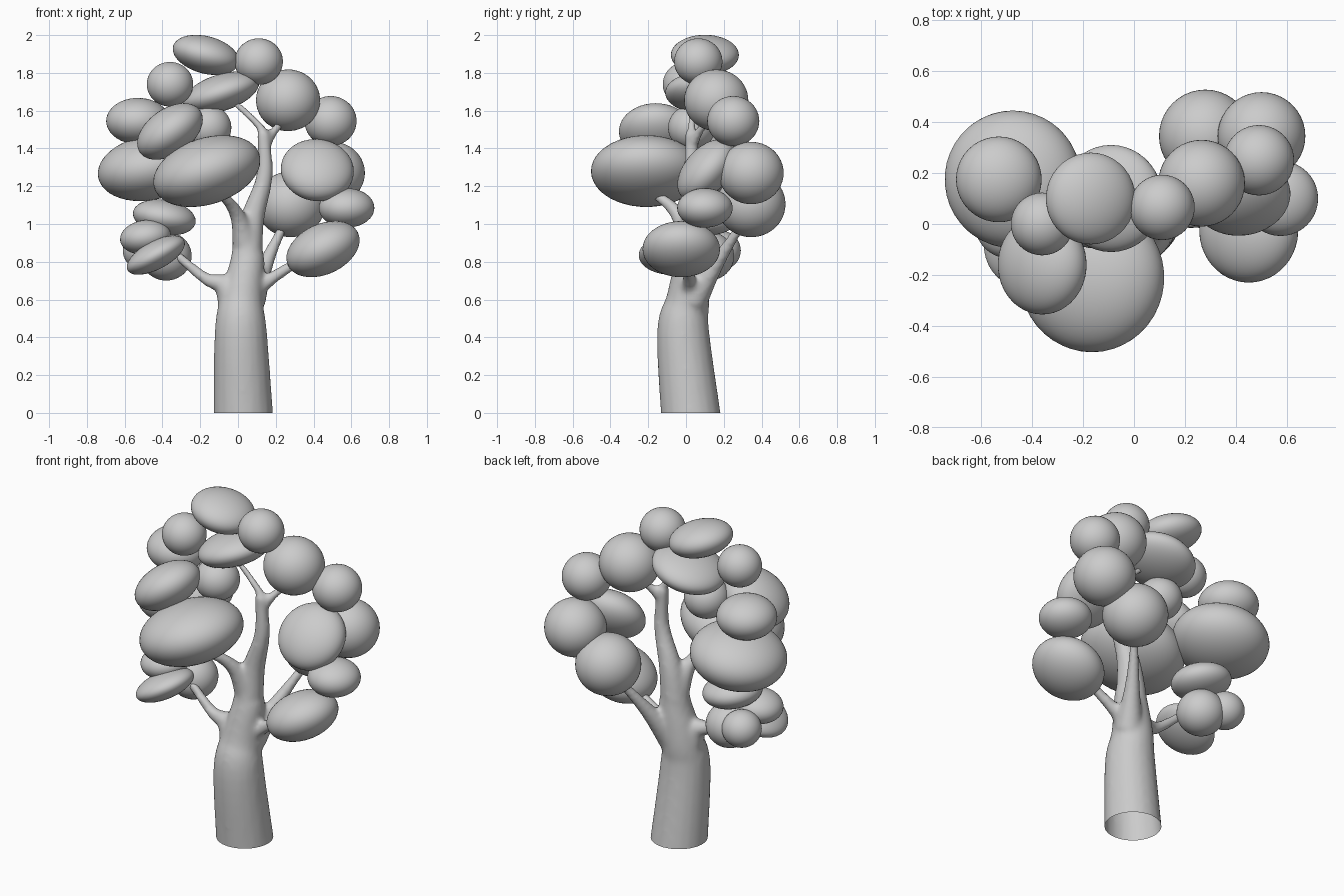
import bpy, bmesh
from math import radians, tau
from mathutils import Vector, Matrix

if "Cube" in bpy.data.objects:
    bpy.data.objects.remove(bpy.data.objects["Cube"])


def add_object(name, bm):
    me = bpy.data.meshes.new(name)
    bm.to_mesh(me)
    bm.free()
    for p in me.polygons:
        p.use_smooth = True
    ob = bpy.data.objects.new(name, me)
    bpy.context.collection.objects.link(ob)
    return ob


def curve_points(pts, steps=6):
    """Smooth path through a few points."""
    v = [Vector(p) for p in pts]
    v = [2 * v[0] - v[1]] + v + [2 * v[-1] - v[-2]]
    out = []
    for i in range(1, len(v) - 2):
        a, b, c, d = v[i - 1:i + 3]
        for t in (s / steps for s in range(steps)):
            out.append(0.5 * (2 * b + (c - a) * t + (2 * a - 5 * b + 4 * c - d) * t * t
                              + (3 * b - a - 3 * c + d) * t ** 3))
    return out + [v[-2]]


def limb(bm, r0, r1, *pts, flare=2, sides=20):
    """Capped tube, wide at its root and thinning quickly to its tip."""
    path = curve_points(pts)
    n = len(path) - 1
    rings = []
    for i, p in enumerate(path):
        q = Vector((0, 0, 1)).rotation_difference(path[min(i + 1, n)] - path[max(i - 1, 0)])
        r = r1 + (r0 - r1) * (1 - i / n) ** flare
        rings.append([bm.verts.new(p + q @ (Matrix.Rotation(tau * k / sides, 3, 'Z')
                                            @ Vector((r, 0, 0)))) for k in range(sides)])
    for a, b in zip(rings, rings[1:]):
        for k in range(sides):
            j = (k + 1) % sides
            bm.faces.new((a[k], a[j], b[j], b[k]))
    bm.faces.new(rings[0][::-1])
    bm.faces.new(rings[-1])


bm = bmesh.new()
# Trunk, bowed towards the front
limb(bm, .16, .08, (.03, .03, -.06), (.015, -.015, .42), (.02, .01, .6), (.06, .035, .85), flare=.75)
# Main stem and its twig
limb(bm, .105, .036, (.03, .02, .65), (.07, .04, 1), (.14, .03, 1.25), (.135, .03, 1.48))
limb(bm, .036, .018, (.14, .03, 1.42), (.12, .03, 1.51), (-.08, .04, 1.7))
limb(bm, .036, .02, (.14, .03, 1.42), (.19, .07, 1.49), (.27, .14, 1.58))
# Front limb
limb(bm, .08, .025, (.05, .04, .85), (-.01, -.05, 1.06), (-.13, -.22, 1.2))
# Lower left, lower right and back limbs
limb(bm, .1, .025, (0, .01, .5), (-.07, 0, .67), (-.17, 0, .71), (-.33, .02, .84))
limb(bm, .1, .025, (.03, .01, .5), (.11, .02, .66), (.4, 0, .85))
limb(bm, .08, .024, (.07, .04, .6), (.16, .18, .82), (.27, .33, 1.05))
bmesh.ops.recalc_face_normals(bm, faces=bm.faces)
source = add_object("limb_source", bm)

# Fuse the limbs into one skin, then cut the trunk open at the ground
source.modifiers.new("fuse", 'REMESH').voxel_size = 0.014
source.modifiers["fuse"].mode = 'VOXEL'
source.modifiers.new("soften", 'SMOOTH').iterations = 8
bm = bmesh.new()
bm.from_mesh(source.evaluated_get(bpy.context.evaluated_depsgraph_get()).to_mesh())
bmesh.ops.bisect_plane(bm, geom=bm.verts[:] + bm.edges[:] + bm.faces[:], plane_co=(0, 0, 0),
                       plane_no=(0, 0, 1), clear_inner=True)
add_object("trunk", bm)
bpy.data.objects.remove(source)


def clump(x, y, z, r, flat=.96, tilt=0, roll=0):
    """Leaf clump: a squashed ball, tilted sideways and rolled backwards."""
    bm = bmesh.new()
    bmesh.ops.create_icosphere(bm, subdivisions=4, radius=r)
    ob = add_object("leaf_clump", bm)
    ob.location, ob.scale = (x, y, z), (1, 1, flat)
    ob.rotation_euler = (radians(roll), radians(tilt), 0)


# Round clumps: x, y, z, radius
for c in [(.11, .065, 1.86, .128), (-.36, 0, 1.74, .123), (.265, .16, 1.655, .17),
          (.49, .25, 1.545, .138), (-.16, .03, 1.51, .125), (.5, .345, 1.27, .172),
          (.28, .345, 1.105, .182), (-.38, .12, .83, .135), (-.5, .18, .86, .11)]:
    clump(*c)

# Flattened clumps: x, y, z, radius, flatness, tilt (and roll)
for c in [(-.17, .1, 1.895, .18, .55, 15), (-.09, .1, 1.695, .21, .46, -18),
          (-.53, .175, 1.545, .168, .73), (-.36, -.16, 1.49, .195, .62, -35),
          (-.475, .175, 1.295, .27, .63, -10), (-.165, -.21, 1.28, .293, .6, -18),
          (.42, .11, 1.285, .194, .6, 8, 48), (.575, .1, 1.085, .147, .71),
          (.45, -.025, .867, .205, .65, -25), (-.39, .11, 1.035, .168, .55, 10),
          (-.49, 0, .93, .135, .67, -8), (-.435, -.08, .835, .17, .44, -28)]:
    clump(*c)
